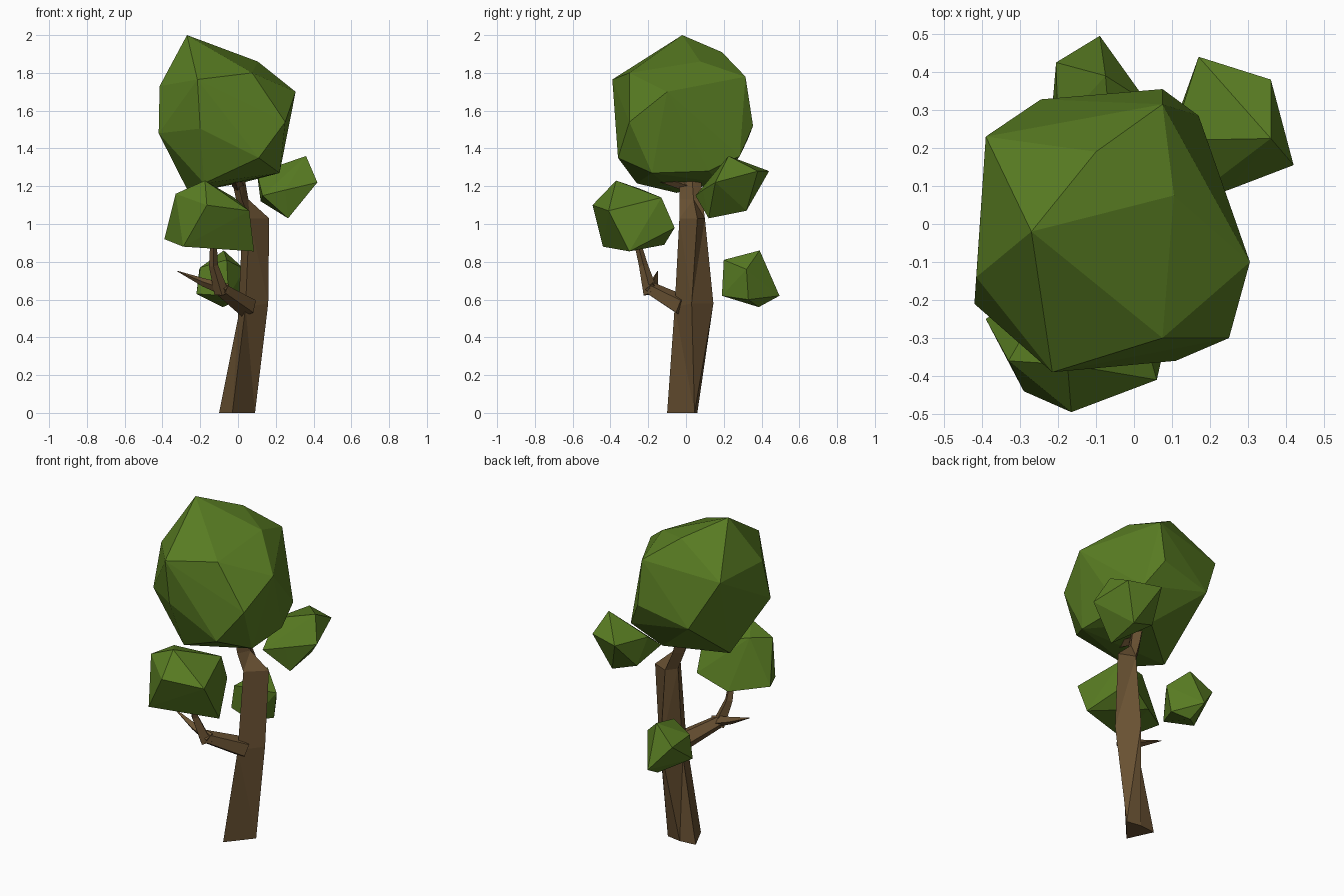
import bpy, bmesh, math
from mathutils import Vector


def material(name, rgb):
    m = bpy.data.materials.new(name)
    m.diffuse_color = (*rgb, 1)
    return m


LEAF = material("leaf green", (0.098, 0.200, 0.016))
BARK = material("bark brown", (0.140, 0.082, 0.032))


def finish(bm, name, mat):
    bmesh.ops.recalc_face_normals(bm, faces=bm.faces)
    me = bpy.data.meshes.new(name)
    bm.to_mesh(me)
    bm.free()
    me.materials.append(mat)
    bpy.context.collection.objects.link(bpy.data.objects.new(name, me))


def foliage(name, corners):
    """Faceted clump: the convex hull around a few corner points."""
    bm = bmesh.new()
    for c in corners:
        bm.verts.new(c)
    bmesh.ops.convex_hull(bm, input=bm.verts[:])
    bmesh.ops.delete(bm, geom=[v for v in bm.verts if not v.link_faces], context='VERTS')
    finish(bm, name, LEAF)


def loft(name, sections):
    """Skin over cross-sections that all have the same number of corners."""
    bm = bmesh.new()
    rings = [[bm.verts.new(p) for p in s] for s in sections]
    n = len(rings[0])
    for lo, hi in zip(rings, rings[1:]):
        for i in range(n):
            j = (i + 1) % n
            bm.faces.new((lo[i], lo[j], hi[j], hi[i]))
    bm.faces.new(rings[0][::-1])
    bm.faces.new(rings[-1])
    bmesh.ops.triangulate(bm, faces=bm.faces[:])
    finish(bm, name, BARK)


def limb(name, path, sides, axis):
    """Tapered limb: path of (centre, radius), rings square to the axis."""
    q = Vector((0, 0, 1)).rotation_difference(Vector(axis))
    turns = [2 * math.pi * i / sides for i in range(sides)]
    loft(name, [[Vector(c) + q @ Vector((r * math.cos(a), r * math.sin(a), 0)) for a in turns]
                for c, r in path])


# Large crown
foliage("crown", [
    (-.27, -.02, 2), (-.10, .19, 1.91), (.105, .075, 1.86), (.075, -.30, 1.80),
    (-.215, -.39, 1.765), (-.415, -.14, 1.73), (.305, -.10, 1.70), (.075, .315, 1.78),
    (-.39, .23, 1.73), (-.245, .328, 1.45), (.075, .355, 1.52), (.17, .285, 1.36),
    (.25, -.30, 1.54), (-.20, -.37, 1.505), (-.42, -.21, 1.48), (.11, -.36, 1.35),
    (.22, -.18, 1.27), (-.26, -.05, 1.165), (-.18, -.26, 1.215), (.21, .12, 1.28),
    (.03, .18, 1.22)])

# Smaller clumps
foliage("front_clump", [
    (-.175, -.37, 1.23), (-.165, -.495, 1.10), (.06, -.41, 1.07), (-.29, -.44, .88),
    (.085, -.30, .855), (-.39, -.25, .92), (-.33, -.36, 1.16), (-.02, -.13, 1.14),
    (-.03, -.06, .98), (-.26, -.24, 1.185), (-.20, -.115, .89)])
foliage("right_clump", [
    (.36, .225, 1.36), (.17, .44, 1.28), (.36, .38, 1.28), (.42, .155, 1.22),
    (.265, .12, 1.03), (.25, .09, 1.18), (.13, .05, 1.15), (.27, .32, 1.07),
    (.12, .30, 1.12), (.10, .22, 1.27)])
foliage("back_clump", [
    (-.075, .39, .86), (-.09, .495, .62), (-.205, .425, .76), (-.22, .25, .63),
    (-.08, .385, .56), (.035, .32, .76), (-.06, .20, .81), (-.05, .19, .62),
    (.01, .33, .60), (-.20, .25, .77)])

# Trunk: corners run left, front, right, back; nearly triangular at the ground
loft("trunk", [
    [(-.10, .05, 0), (-.03, -.10, 0), (.09, .045, 0), (0, .06, 0)],
    [(0, .03, .50), (.04, -.06, .56), (.16, .03, .58), (.07, .145, .58)],
    [(.025, .04, 1.03), (.06, -.035, 1.03), (.165, .06, 1.03), (.07, .10, 1.03)],
    [(-.01, .03, 1.13), (.02, -.035, 1.13), (.055, .04, 1.13), (.03, .085, 1.14)],
    [(-.04, .02, 1.27), (-.01, -.035, 1.27), (.03, .03, 1.27), (0, .08, 1.27)]])
limb("upper_fork", [((0, .01, 1.20), .03), ((-.02, -.17, 1.26), .025)], 4, (-.1, -.9, .3))

# Front branch with its two twigs
limb("branch", [((.05, -.01, .56), .06), ((-.09, -.185, .655), .038)], 5, (-.6, -.7, .4))
limb("up_twig", [((-.085, -.185, .63), .04), ((-.13, -.225, .78), .024),
                 ((-.13, -.27, .95), .015)], 4, (-.15, -.2, 1))
limb("side_twig", [((-.06, -.18, .65), .035), ((-.18, -.17, .69), .022),
                   ((-.32, -.15, .75), .002)], 4, (-1, .1, .35))
